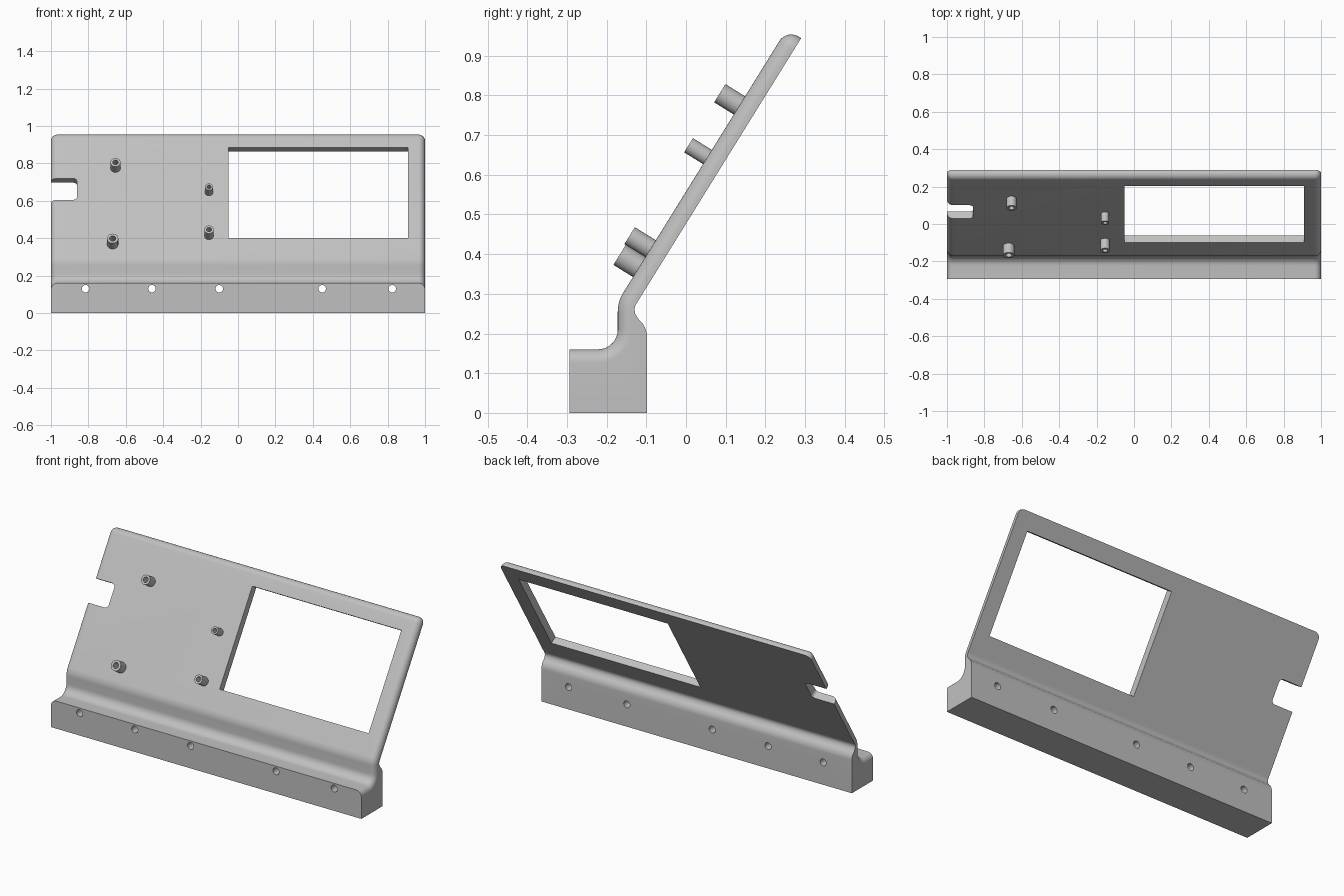
import bpy, bmesh
from math import sin, cos, radians, pi
from mathutils import Vector

cube = bpy.data.objects.get("Cube")
if cube:
    bpy.data.objects.remove(cube, do_unlink=True)

grey = bpy.data.materials.new("light_grey")
grey.use_nodes = True
COLOUR = (0.53, 0.53, 0.53, 1)
grey.diffuse_color = COLOUR
grey.node_tree.nodes["Principled BSDF"].inputs["Base Color"].default_value = COLOUR

TILT = radians(58.2)
UP = Vector((0, cos(TILT), sin(TILT)))        # up along the plate
OUT = Vector((0, -sin(TILT), cos(TILT)))      # out of the plate's front


def loft(name, rings):
    """Closed solid through equal-length rings of points."""
    bm = bmesh.new()
    loops = [[bm.verts.new(p) for p in ring] for ring in rings]
    n = len(loops[0])
    for a, b in zip(loops, loops[1:]):
        for i in range(n):
            j = (i + 1) % n
            bm.faces.new((a[i], a[j], b[j], b[i]))
    bm.faces.new(loops[0])
    bm.faces.new(loops[-1])
    bmesh.ops.recalc_face_normals(bm, faces=bm.faces)
    mesh = bpy.data.meshes.new(name)
    bm.to_mesh(mesh)
    bm.free()
    mesh.materials.append(grey)
    ob = bpy.data.objects.new(name, mesh)
    bpy.context.collection.objects.link(ob)
    return ob


def activate(ob):
    bpy.ops.object.select_all(action='DESELECT')
    ob.select_set(True)
    bpy.context.view_layer.objects.active = ob


def smooth(ob):
    activate(ob)
    bpy.ops.object.shade_smooth_by_angle(angle=radians(30))


def cut(target, cutter):
    mod = target.modifiers.new("cut", 'BOOLEAN')
    mod.operation, mod.solver, mod.object = 'DIFFERENCE', 'EXACT', cutter
    activate(target)
    bpy.ops.object.modifier_apply(modifier=mod.name)
    bpy.data.objects.remove(cutter, do_unlink=True)


def on_plate(x, z):
    """Point on the plate's front face at height z."""
    return Vector((x, -0.16 + (z - 0.30) / 1.613, z))


def circle(centre, r, a, b, n=32):
    return [centre + a * r * cos(2 * pi * i / n) + b * r * sin(2 * pi * i / n)
            for i in range(n)]


def arc(cy, cz, r, start, end, n=8, side=1):
    """List of (point, outward normal) pairs in the y-z plane."""
    pairs = []
    for i in range(n + 1):
        a = radians(start + (end - start) * i / n)
        d = Vector((0, cos(a), sin(a)))
        pairs.append((Vector((0, cy, cz)) + d * r, d * side))
    return pairs


# Front outline: ledge, cove, bend, rounded top edge
front = [(Vector((0, -0.293, 0.16)), Vector((0, 0, 1)))]
front += arc(-0.222, 0.21, 0.05, -90, 0, side=-1)
front += arc(-0.082, 0.255, 0.09, 180, 148.2)
front += arc(0.265, 0.9186, 0.035, 148.2, 58.2)
front.append((Vector((0, 0.29, 0.944)), UP))
# Back outline: crease under the plate, shoulder, foot
back = [Vector((0, y, z)) for y, z in
        ((-0.122, 0.28), (-0.127, 0.272), (-0.130, 0.262), (-0.128, 0.25))]
back += [p for p, _ in arc(-0.158, 0.19, 0.06, 50, 0)]
back += [Vector((0, -0.098, 0)), Vector((0, -0.293, 0))]


def section(x, inset):
    return [p - n * inset + Vector((x, 0, 0)) for p, n in front] + \
           [p + Vector((x, 0, 0)) for p in back]


# Body with rounded front rim at both ends
RIM, STEPS = 0.034, 8
ends = [(1 - RIM + RIM * sin(t), RIM * (1 - cos(t)))
        for t in (pi / 2 * i / STEPS for i in range(STEPS + 1))]
body = loft("angled_panel", [section(-x, d) for x, d in reversed(ends)] +
            [section(x, d) for x, d in ends])


def plate_cutter(name, outline):
    return loft(name, [[p + OUT * d for p in outline] for d in (-0.1, 0.1)])


# Screen window
cut(body, plate_cutter("window_cutter", [on_plate(x, z) for x, z in
    ((-0.05, 0.40), (0.91, 0.40), (0.91, 0.885), (-0.05, 0.885))]))

# Side notch with rounded inner corners
R = 0.022
notch = [on_plate(-1.1, 0.72), on_plate(-1.1, 0.605)]
for z, start in ((0.605, -90), (0.72, 0)):
    c = on_plate(-0.86 - R, z) + UP * (R if start else -R)
    for i in range(7):
        a = radians(start + 15 * i)
        notch.append(c + Vector((R * cos(a), 0, 0)) + UP * R * sin(a))
cut(body, plate_cutter("notch_cutter", notch))

# Bolt holes through the base
X, Z = Vector((1, 0, 0)), Vector((0, 0, 1))
for x in (-0.815, -0.46, -0.10, 0.45, 0.825):
    cut(body, loft("bolt_cutter", [circle(Vector((x, y, 0.13)), 0.02, X, Z)
                                   for y in (-0.4, 0.1)]))
smooth(body)

# Hollow mounting posts on the plate
posts = {"upper_right_post": (-0.655, 0.775, 0.027, 0.058),
         "lower_right_post": (-0.67, 0.368, 0.030, 0.058),
         "upper_left_post": (-0.155, 0.645, 0.021, 0.056),
         "lower_left_post": (-0.155, 0.414, 0.025, 0.062)}
for name, (x, z, r, length) in posts.items():
    base = on_plate(x, z)
    smooth(loft(name, [circle(base + OUT * d, rad, X, UP) for d, rad in
                       ((-0.01, r), (length, r), (length, r * 0.55),
                        (0.005, r * 0.55))]))
